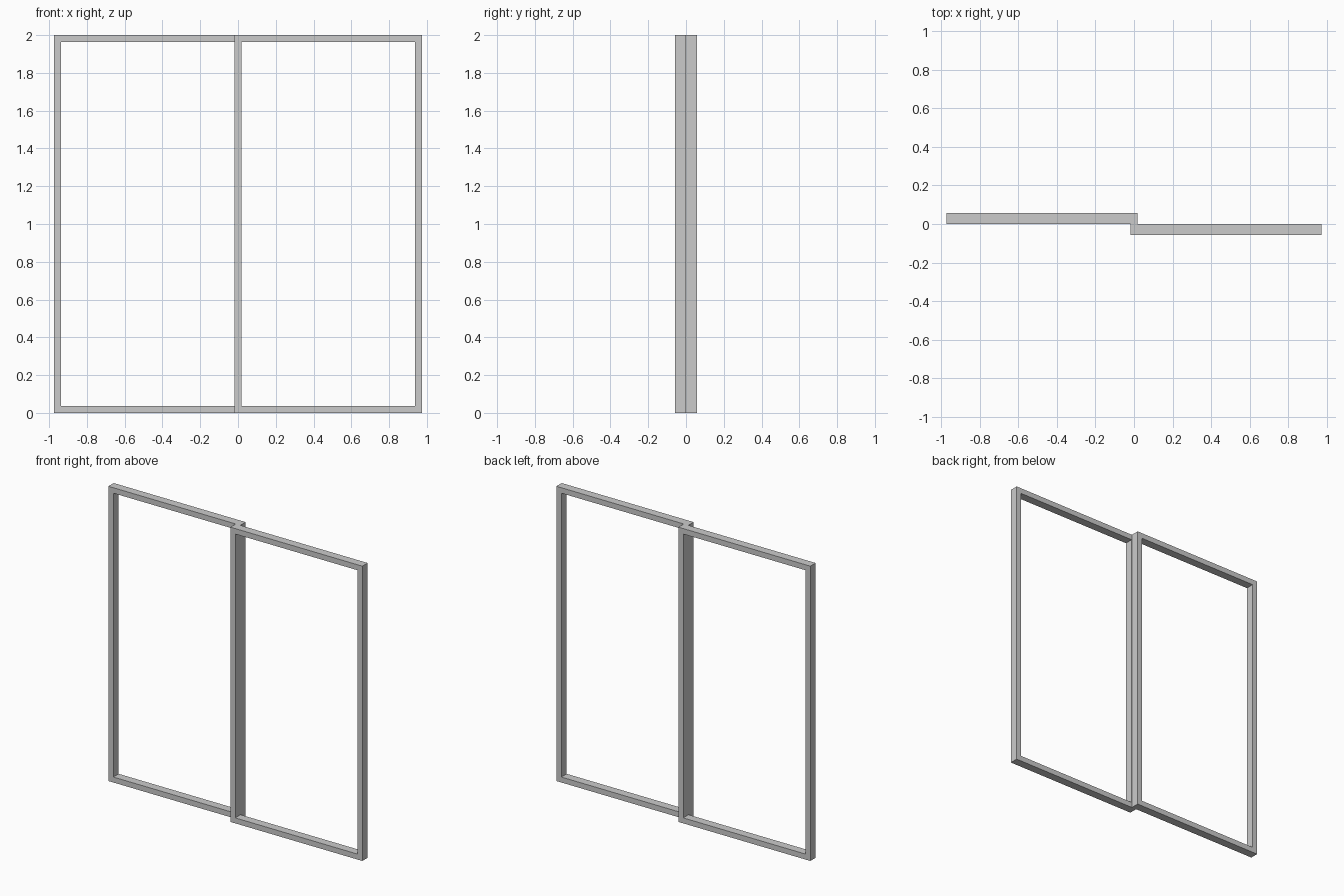
import bpy, bmesh

if "Cube" in bpy.data.objects:
    bpy.data.objects.remove(bpy.data.objects["Cube"])

HALF, OVERLAP = 0.973, 0.0175   # outer half width, half of the centre overlap
DEPTH, BAR, HEIGHT = 0.057, 0.037, 2.0


def frame(name, x0, x1, y0, y1):
    """Rectangular frame: outer and inner outlines bridged into a ring, extruded in y."""
    bm = bmesh.new()

    def outline(inset):
        xa, xb, za, zb = x0 + inset, x1 - inset, inset, HEIGHT - inset
        return [bm.verts.new((x, y0, z))
                for x, z in ((xa, za), (xb, za), (xb, zb), (xa, zb))]

    # front ring
    outer, inner = outline(0), outline(BAR)
    for i in range(4):
        j = (i + 1) % 4
        bm.faces.new((outer[i], outer[j], inner[j], inner[i]))
    # extruded back to a closed solid
    out = bmesh.ops.extrude_face_region(bm, geom=bm.faces[:])
    verts = [v for v in out['geom'] if isinstance(v, bmesh.types.BMVert)]
    bmesh.ops.translate(bm, verts=verts, vec=(0, y1 - y0, 0))
    bmesh.ops.recalc_face_normals(bm, faces=bm.faces[:])
    mesh = bpy.data.meshes.new(name)
    bm.to_mesh(mesh)
    bm.free()
    obj = bpy.data.objects.new(name, mesh)
    bpy.context.collection.objects.link(obj)


# Two overlapping sliding sashes, one behind the other
frame("rear_left_sash", -HALF, OVERLAP, 0, DEPTH)
frame("front_right_sash", -OVERLAP, HALF, -DEPTH, 0)
